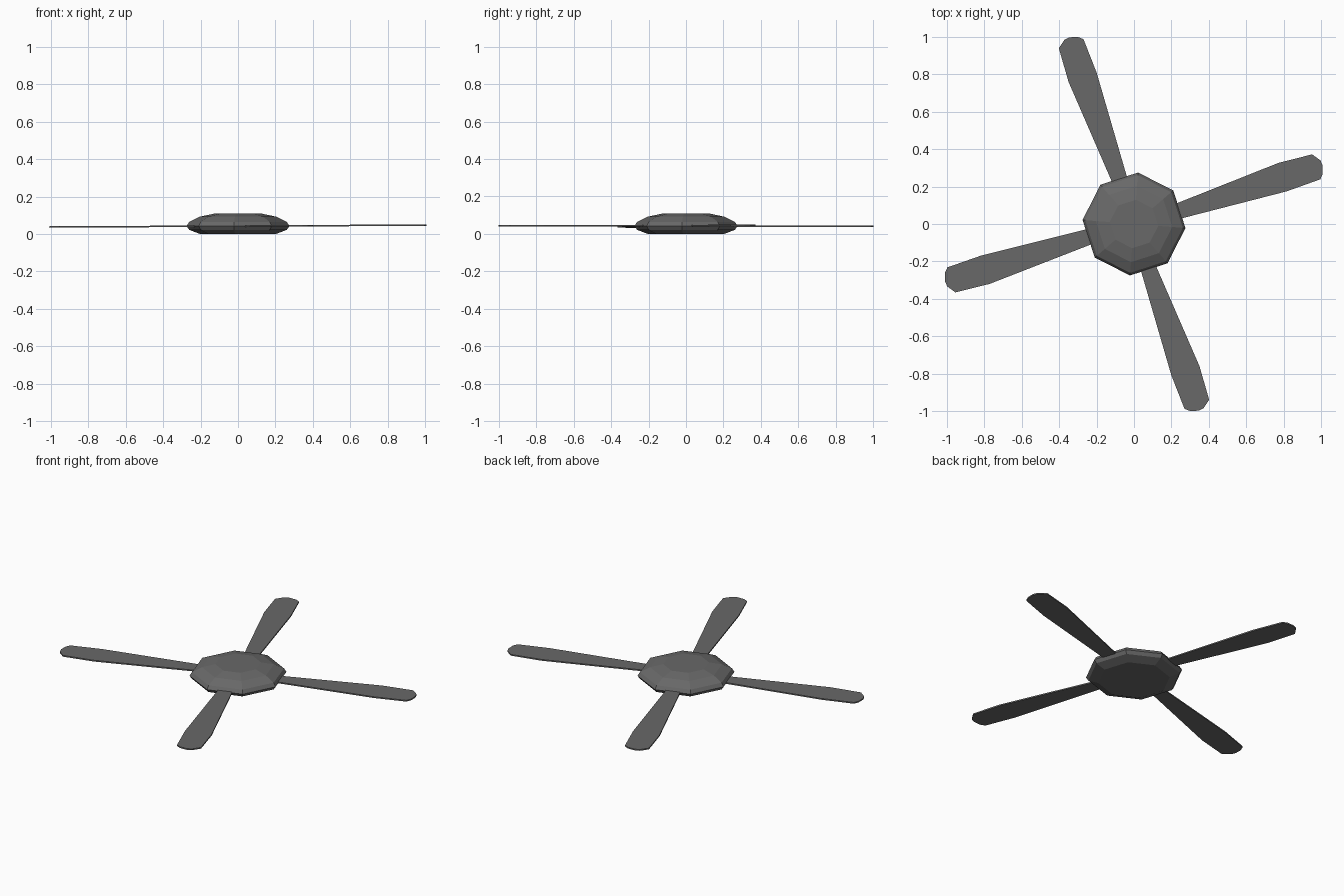
import bpy, bmesh, math
from mathutils import Matrix

if "Cube" in bpy.data.objects:
    bpy.data.objects.remove(bpy.data.objects["Cube"])

grey = bpy.data.materials.new("dark grey")
grey.diffuse_color = (0.14, 0.14, 0.14, 1)
grey.use_nodes = True
grey.node_tree.nodes["Principled BSDF"].inputs["Base Color"].default_value = grey.diffuse_color


def make_object(name, bm):
    bmesh.ops.recalc_face_normals(bm, faces=bm.faces)
    mesh = bpy.data.meshes.new(name)
    bm.to_mesh(mesh)
    bm.free()
    mesh.materials.append(grey)
    obj = bpy.data.objects.new(name, mesh)
    bpy.context.collection.objects.link(obj)
    return obj


# Hub: eight-sided faceted dome, rings of (radius, z)
profile = [(0.205, 0), (0.262, 0.022), (0.276, 0.042), (0.262, 0.064), (0.205, 0.092), (0.13, 0.108)]
bm = bmesh.new()
rings = []
for r, z in profile:
    angles = [math.radians(45 * i - 4.5) for i in range(8)]
    rings.append([bm.verts.new((r * math.cos(a), r * math.sin(a), z)) for a in angles])
for low, high in zip(rings, rings[1:]):
    for i in range(8):
        j = (i + 1) % 8
        bm.faces.new((low[i], low[j], high[j], high[i]))
bm.faces.new(rings[0])
bm.faces.new(rings[-1])
make_object("hub", bm)

# Blades: thin flat paddles, slightly flared toward a clipped tip
outline = [(0.16, 0.0), (0.26, 0.04), (0.81, 0.20), (0.988, 0.27), (1.0, 0.30), (0.998, 0.345),
           (0.985, 0.372), (0.94, 0.402), (0.76, 0.35), (0.23, 0.12), (0.14, 0.085)]
thickness = 0.008
for name, turn in [("right", -1.8), ("back", 90), ("left", 177.8), ("front", 270)]:
    bm = bmesh.new()
    face = bm.faces.new([bm.verts.new((x, y, 0.038)) for x, y in outline])
    top = bmesh.ops.extrude_face_region(bm, geom=[face])["geom"]
    bmesh.ops.translate(bm, vec=(0, 0, thickness),
                        verts=[v for v in top if isinstance(v, bmesh.types.BMVert)])
    bmesh.ops.transform(bm, matrix=Matrix.Rotation(math.radians(turn), 4, "Z"), verts=bm.verts)
    for v in bm.verts:  # whole rotor leans very slightly toward -x
        v.co.z += 0.005 * v.co.x
    make_object(name + "_blade", bm)
